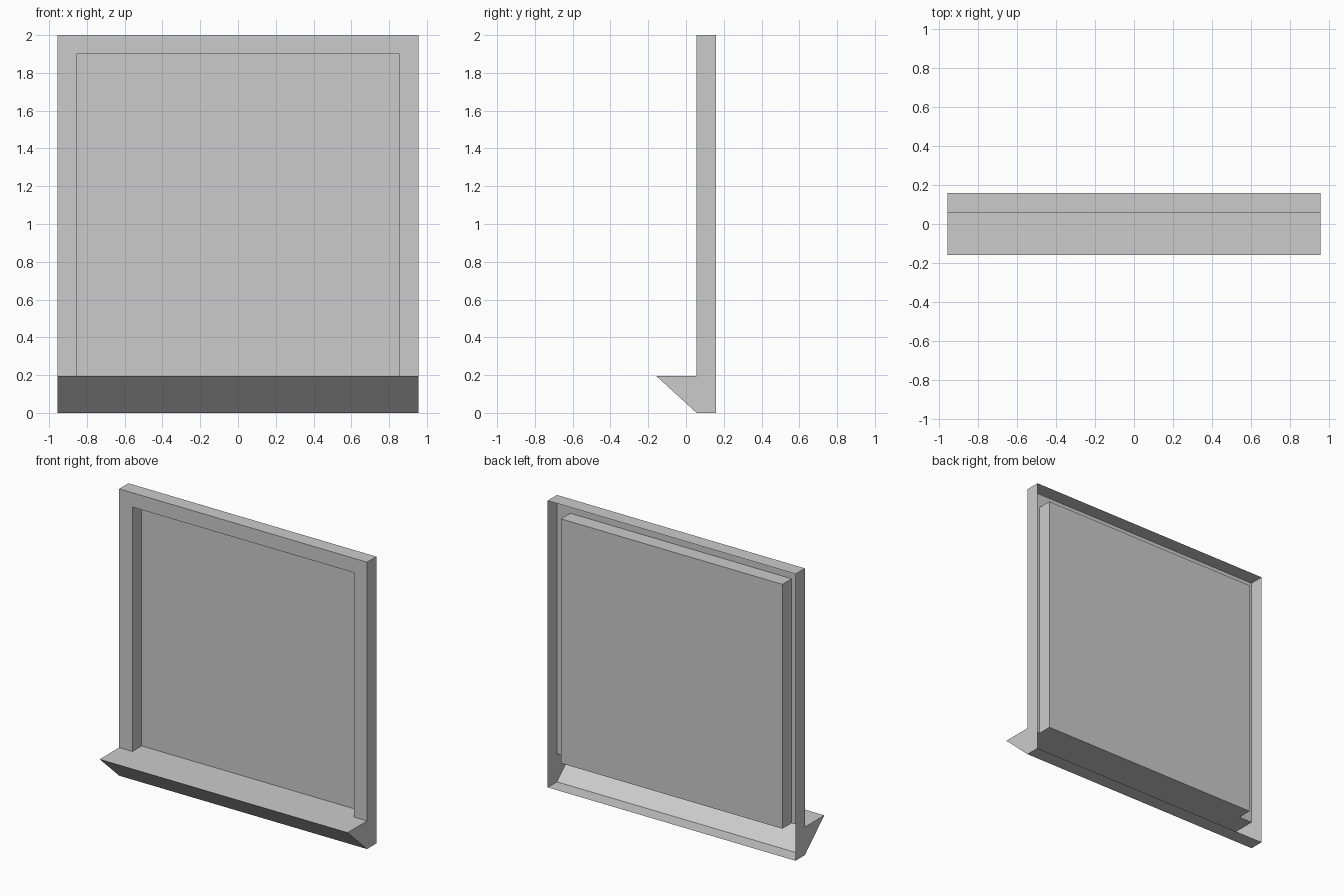
import bpy

if "Cube" in bpy.data.objects:
    bpy.data.objects.remove(bpy.data.objects["Cube"])

W, IW = 0.956, 0.854                    # half widths: outer frame, opening
TOP, ITOP, SILL = 2.0, 1.9, 0.196       # heights: frame top, opening top, sill top
FRONT, BACK, TIP = 0.056, 0.158, -0.158 # depths: frame front, back, sill nose


def make_sheet(name, faces):
    """Build a mesh from polygons given as point lists, sharing equal points."""
    verts = list(dict.fromkeys(p for f in faces for p in f))
    index = {p: i for i, p in enumerate(verts)}
    mesh = bpy.data.meshes.new(name)
    mesh.from_pydata(verts, [], [[index[p] for p in f] for f in faces])
    mesh.update()
    obj = bpy.data.objects.new(name, mesh)
    bpy.context.collection.objects.link(obj)
    return obj


def arch(half, top, y):
    """Upside-down U path, up the left side and down the right."""
    return [(-half, y, SILL), (-half, y, top), (half, y, top), (half, y, SILL)]


def loft(a, b):
    return [[b[i], b[i + 1], a[i + 1], a[i]] for i in range(len(a) - 1)]


outer_back, outer_front = arch(W, TOP, BACK), arch(W, TOP, FRONT)
inner_front, inner_back = arch(IW, ITOP, FRONT), arch(IW, ITOP, BACK)

# Open-backed frame: outer walls and front border
make_sheet("window_frame", loft(outer_back, outer_front) + loft(outer_front, inner_front))

# Recessed panel: reveal walls and the pane at the back
make_sheet("window_panel", loft(inner_front, inner_back) + [inner_back[::-1]])

# Hollow wedge sill, open at the back; its top also floors the recess
profile = [(TIP, SILL), (FRONT, 0), (BACK, 0), (BACK, SILL), (FRONT, SILL)]
left = [(-W, y, z) for y, z in profile]
right = [(W, y, z) for y, z in profile]
sill_top = [(x, y, SILL) for x, y in (
    (-W, TIP), (W, TIP), (W, FRONT), (IW, FRONT),
    (IW, BACK), (-IW, BACK), (-IW, FRONT), (-W, FRONT))]
underside = [[left[i], left[i + 1], right[i + 1], right[i]] for i in range(2)]
make_sheet("window_sill", underside + [sill_top, right, left[::-1]])
